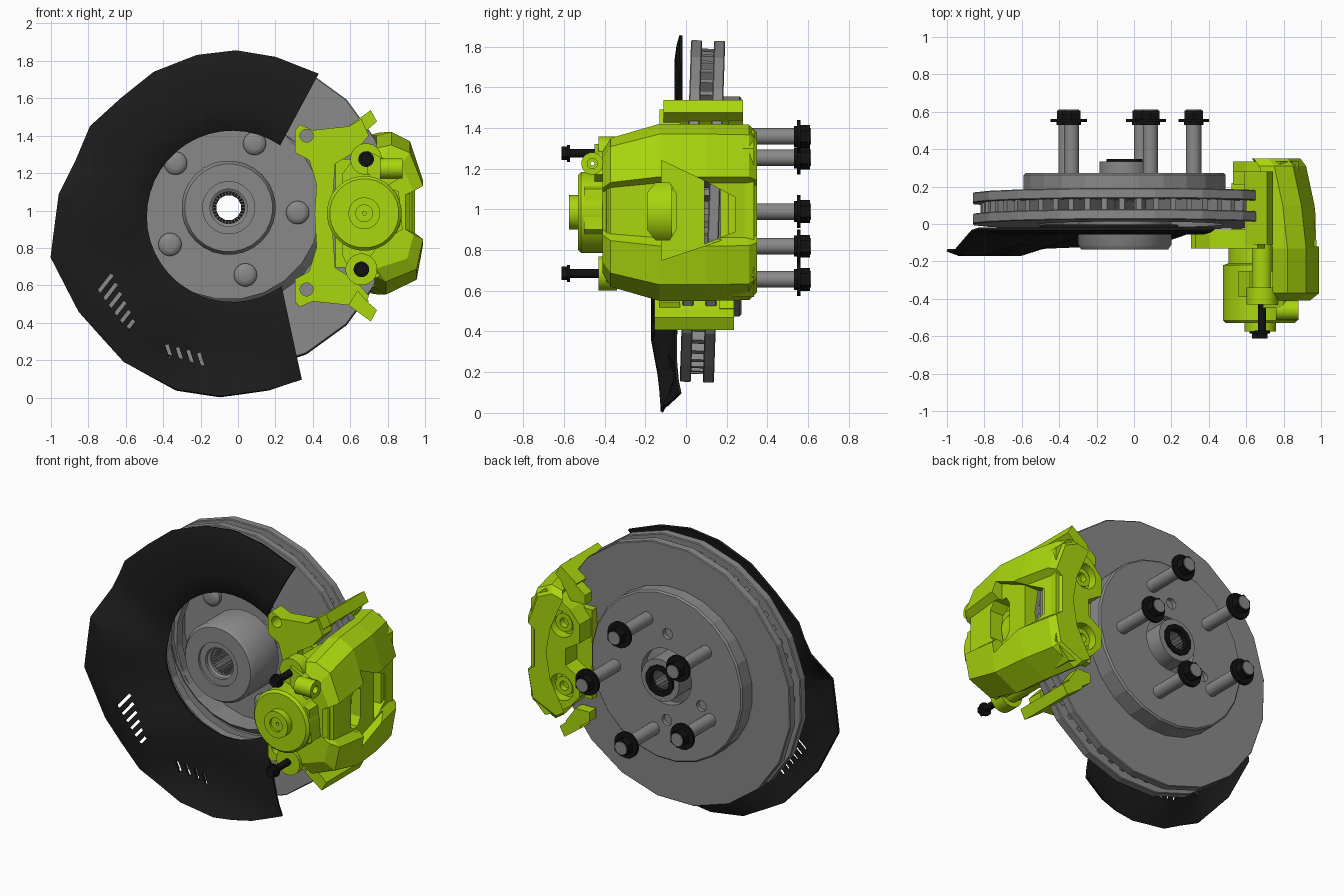
import bpy, bmesh, math
from mathutils import Matrix, Vector

cube = bpy.data.objects.get("Cube")
if cube:
    bpy.data.objects.remove(cube, do_unlink=True)


def material(name, color):
    mat = bpy.data.materials.new(name)
    mat.use_nodes = True
    mat.diffuse_color = (*color, 1)
    mat.node_tree.nodes["Principled BSDF"].inputs["Base Color"].default_value = (*color, 1)
    return mat


STEEL = material("steel grey", (.25, .25, .25))
GREEN = material("lime green", (.4, .67, .004))
BLACK = material("shield black", (.011, .011, .011))
DARK = material("bolt black", (.006, .006, .006))
AXLE = (-.05, 1.015)
MIDDLE = .972  # mirror height of the bracket


def select(obj):
    bpy.ops.object.select_all(action='DESELECT')
    obj.select_set(True)
    bpy.context.view_layer.objects.active = obj


def soften(obj, degrees):
    select(obj)
    bpy.ops.object.shade_smooth_by_angle(angle=math.radians(degrees))


def finish(name, bm, mat, smooth=False):
    bmesh.ops.recalc_face_normals(bm, faces=bm.faces)
    mesh = bpy.data.meshes.new(name)
    bm.to_mesh(mesh)
    bm.free()
    mesh.materials.append(mat)
    obj = bpy.data.objects.new(name, mesh)
    bpy.context.collection.objects.link(obj)
    if smooth:
        soften(obj, 35)
    return obj


def loft(name, rings, mat, closed=False, smooth=False):
    """Skin equal rings of points, capping the ends or closing the loop."""
    bm = bmesh.new()
    rows = [[bm.verts.new(p) for p in ring] for ring in rings]
    n = len(rows[0])
    for a, b in zip(rows, rows[1:] + rows[:1] if closed else rows[1:]):
        for i in range(n):
            j = (i + 1) % n
            bm.faces.new((a[i], a[j], b[j], b[i]))
    if not closed:
        bm.faces.new(rows[0])
        bm.faces.new(rows[-1])
    return finish(name, bm, mat, smooth)


def turned(profile, center, sides):
    """Rings of a (radius, y) profile about an axis along y."""
    steps = [math.tau * (i + .5) / sides for i in range(sides)]
    return [[(center[0] + r * math.cos(a), y, center[1] + r * math.sin(a)) for a in steps]
            for r, y in profile]


def lathe(name, profile, mat, center=AXLE, sides=28, smooth=True):
    return loft(name, turned(profile, center, sides), mat, True, smooth)


def rod(name, center, r, lo, hi, mat, sides=20):
    return loft(name, turned([(r, lo), (r, hi)], center, sides), mat, smooth=True)


def prism(name, points, lo, hi, mat, axis='Y'):
    def place(p, d):
        return (p[0], d, p[1]) if axis == 'Y' else (d, p[0], p[1])
    return loft(name, [[place(p, d) for p in points] for d in (lo, hi)], mat)


def add_box(bm, center, size, turn=0):
    mat = (Matrix.Translation(center) @ Matrix.Rotation(turn, 4, 'Y')
           @ Matrix.Diagonal((*size, 1)))
    bmesh.ops.create_cube(bm, size=1, matrix=mat)


def spokes(name, count, r0, r1, y0, y1, width, center, mat):
    bm = bmesh.new()
    r = (r0 + r1) / 2
    for i in range(count):
        a = math.tau * i / count
        add_box(bm, (center[0] + r * math.cos(a), (y0 + y1) / 2, center[1] + r * math.sin(a)),
                (r1 - r0, y1 - y0, width), -a)
    return finish(name, bm, mat)


def cut(obj, cutters):
    for cutter in cutters:
        mod = obj.modifiers.new("cut", 'BOOLEAN')
        mod.operation, mod.solver, mod.object = 'DIFFERENCE', 'EXACT', cutter
        select(obj)
        bpy.ops.object.modifier_apply(modifier=mod.name)
        bpy.data.objects.remove(cutter, do_unlink=True)


# Vented rotor, leaning slightly backwards
DISC = (-.02, .99)
rotor = [lathe(f"rotor_{side}_plate", [(.5, y), (.845, y), (.85, y + .005), (.85, y + .05),
                                       (.845, y + .055), (.5, y + .055)], STEEL, DISC, 20, False)
         for side, y in (("front", -.003), ("rear", .11))]
rotor.append(spokes("rotor_vanes", 54, .56, .8, .045, .115, .03, DISC, STEEL))
pivot = Vector((0, .08, DISC[1]))
lean = Matrix.Translation(pivot) @ Matrix.Rotation(math.radians(-1.9), 4, 'X') @ Matrix.Translation(-pivot)
for part in rotor:
    part.data.transform(lean)
hat = lathe("rotor_hat", [(.18, .272), (.535, .272), (.545, .262), (.545, .13), (.49, .08),
                          (.49, .22), (.18, .22)], STEEL, sides=24, smooth=False)
cut(hat, [rod("dimple", (AXLE[0] + .28 * math.cos(a), AXLE[1] + .28 * math.sin(a)), .035, .245, .3, STEEL)
          for a in (1.6, 3.6, 4.7)])

# Hub with splined bore and axle nut ring
lathe("hub", [(.085, -.09), (.1, -.1), (.1, -.12), (.14, -.12), (.14, -.135), (.235, -.135),
              (.252, -.11), (.252, .13), (.135, .16), (.135, .335), (.085, .335)], STEEL)
spokes("hub_splines", 28, .068, .09, -.08, .3, .008, AXLE, STEEL)
lathe("axle_nut", [(.068, .31), (.1, .31), (.1, .347), (.068, .347)], DARK, sides=12)

# Five wheel studs with flanged nuts
for i in range(5):
    a = math.radians(-4 + 72 * i)
    spot = (AXLE[0] + .37 * math.cos(a), AXLE[1] + .37 * math.sin(a))
    rod(f"stud_{i}", spot, .041, .2, .613, STEEL)
    loft(f"stud_head_{i}", turned([(.03, .18), (.052, .187), (.062, .2), (.062, .23)], spot, 20),
         STEEL, smooth=True)
    rod(f"nut_seat_{i}", spot, .052, .53, .55, DARK)
    rod(f"nut_flange_{i}", spot, .083, .545, .562, DARK)
    rod(f"nut_hex_{i}", spot, .056, .56, .608, DARK, 6)

# Dust shield: pressed sheet, flared at the lower left, with a lipped pocket at the bottom
outline = [(.43, 1.73), (.2, 1.82), (-.01, 1.855), (-.22, 1.83), (-.45, 1.74), (-.625, 1.6),
           (-.79, 1.45), (-.87, 1.26), (-.957, 1.085), (-1, .75), (-.85, .46), (-.61, .19),
           (-.33, .04), (-.096, .005), (.166, .04), (.34, .096)]
radial = (0, .12, .3, .7, .88, 1)
flat = (-.01, -.035, -.05, -.05, -.04, -.025)
flared = (-.045, -.06, -.11, -.165, -.165, -.14)
pocket = (-.045, -.055, -.05, -.05, -.085, -.12)
keys = [(0, flat), (170, flat), (189, flared), (232, flared), (252, pocket), (280, pocket), (306, flat)]


def shield_depth(angle, column):
    for (a, low), (b, high) in zip(keys, keys[1:]):
        if a <= angle <= b:
            return low[column] + (high[column] - low[column]) * (angle - a) / (b - a)


bm = bmesh.new()
rows = []
last = len(outline) - 1
for i in range(2 * last + 1):
    angle = 56 + 249 * i / (2 * last)
    a = math.radians(angle)
    inner = Vector((-.03 + .46 * math.cos(a), .97 + .46 * math.sin(a)))
    outer = (Vector(outline[i // 2]) + Vector(outline[(i + 1) // 2])) / 2
    row = []
    for column, f in enumerate(radial):
        p = inner.lerp(outer, f)
        row.append(bm.verts.new((p.x, shield_depth(angle, column), p.y)))
    rows.append(row)
for a, b in zip(rows, rows[1:]):
    for j in range(len(radial) - 1):
        bm.faces.new((a[j], a[j + 1], b[j + 1], b[j]))
shield = finish("dust_shield", bm, BLACK)
solid = shield.modifiers.new("thickness", 'SOLIDIFY')
solid.thickness, solid.offset = .014, 0
select(shield)
bpy.ops.object.modifier_apply(modifier=solid.name)
bm = bmesh.new()
for i in range(6):
    t = i / 5
    add_box(bm, (-.71 + .135 * t, -.15, .61 - .22 * t), (.12 - .06 * t, .4, .02), math.radians(-52))
for i in range(4):
    add_box(bm, (-.37 + .057 * i, -.15, .25 - .015 * i), (.07, .4, .018), math.radians(-108))
cut(shield, [finish("slits", bm, BLACK)])
soften(shield, 25)

# Caliper bracket with two mounting ears
half = [(.41, .98), (.42, 1.14), (.38, 1.27), (.305, 1.31), (.305, 1.43), (.33, 1.46), (.4, 1.43),
        (.59, 1.45), (.66, 1.49), (.7, 1.4), (.62, 1.31), (.52, 1.25), (.5, .98)]


def flip(points):
    return [(x, 2 * MIDDLE - z) for x, z in points]


bracket = prism("bracket", half + flip(half)[-2:0:-1], -.13, -.03, GREEN)
cut(bracket, [rod("hole", (.367, z), .035, -.2, .1, GREEN) for z in (1.4, .578)])
arm = [(.59, 1.45), (.71, 1.537), (.743, 1.476), (.69, 1.43), (.64, 1.37)]
tip = [(.53, 1.33), (.53, 1.39), (.64, 1.47), (.7, 1.43), (.63, 1.33)]
for name, shape, shift in (("upper", list, 0), ("lower", flip, -.045)):
    prism(f"bracket_{name}_arm", shape(arm), -.11 + shift, .28 + shift, GREEN)
    prism(f"bracket_{name}_tip", shape(tip), .21 + shift, .28 + shift, GREEN)

# Caliper bridge: curved shell over the rotor with a recessed window
shell = [(.74, 1.40), (.82, 1.42), (.92, 1.37), (.99, 1.16), (.945, 1.13), (.945, .86), (.99, .82),
         (.955, .63), (.79, .55), (.73, .59), (.83, .8), (.86, .985), (.83, 1.17)]
stations = [(-.41, .68, -.05), (-.37, .84, 0), (-.13, 1, 0), (.1, 1, -.025), (.31, .99, -.07), (.35, .9, -.1)]
bridge = loft("caliper_bridge", [[(x + dx, y, .985 + (z - .985) * s) for x, z in shell]
                                 for y, s, dx in stations], GREEN)
recess = [(-.12, 1.24), (.24, 1.07), (.24, .87), (-.12, .75)]
slot = [(-.19, .9), (-.15, .85), (-.08, .85), (-.05, .9), (-.05, 1.08), (-.08, 1.13), (-.15, 1.13), (-.19, 1.08)]
rear_slot = [(.09, .83), (.24, .89), (.24, 1.06), (.09, 1.14)]
cut(bridge, [prism("recess", recess, .915, 1.2, GREEN, 'X'),
             prism("slot", slot, .6, 1.2, GREEN, 'X'),
             prism("rear_slot", rear_slot, .6, 1.2, GREEN, 'X')])

# Rear fingers with two round recesses
finger = [(.88, 1.3), (.78, 1.39), (.7, 1.36), (.6, 1.3), (.53, 1.22), (.53, 1.1), (.63, 1.04), (.63, .93),
          (.53, .87), (.53, .75), (.6, .67), (.7, .6), (.78, .57), (.88, .67)]
fingers = prism("caliper_fingers", finger, .21, .335, GREEN)
cut(fingers, [rod("pocket", (.66, z), .085, .27, .5, GREEN) for z in (1.19, .78)])
for z in (1.19, .78):
    lathe("finger_ring", [(.03, .25), (.06, .25), (.06, .31), (.03, .31)], GREEN, (.66, z))

# Piston housing, cap, bleed boss and slide pins
housing = [(.56, 1.2), (.62, 1.28), (.74, 1.31), (.88, 1.25), (.93, 1.12), (.93, .85), (.88, .72),
           (.74, .64), (.6, .66), (.56, .76)]
prism("caliper_housing", housing, -.39, -.25, GREEN)
PISTON = (.675, .985)
loft("piston_cylinder", turned([(.185, -.53), (.2, -.515), (.2, -.22), (.17, -.21), (.17, -.07)], PISTON, 28),
     GREEN, smooth=True)
lathe("piston_cap", [(.045, -.575), (.085, -.575), (.085, -.52), (.01, -.52), (.01, -.56), (.045, -.56)],
      GREEN, PISTON)
prism("housing_rib", [(.7, 1.17), (.86, 1.1), (.88, .9), (.72, .8)], -.5, -.38, GREEN)
boss = lathe("bleed_boss", [(.025, -.06), (.055, -.06), (.055, .06), (.01, .06), (.01, -.03), (.025, -.03)],
             GREEN, (0, 0), 16)
boss.data.transform(Matrix.Translation((.82, -.46, 1.225)) @ Matrix.Rotation(math.radians(90), 4, 'Z'))
prism("bleed_arm", [(.69, 1.2), (.69, 1.32), (.8, 1.27), (.86, 1.17), (.78, 1.12)], -.45, -.37, GREEN)
for name, spot in (("upper", (.685, 1.275)), ("lower", (.66, .685))):
    rod(f"{name}_pin_ear", spot, .085, -.43, -.34, GREEN)
    rod(f"{name}_slide_pin", spot, .055, -.36, -.05, GREEN)
    rod(f"{name}_pin_bolt", spot, .022, -.59, -.42, DARK, 12)
    rod(f"{name}_pin_flange", spot, .042, -.585, -.57, DARK, 16)
    rod(f"{name}_pin_head", spot, .033, -.612, -.58, DARK, 6)

# Brake pads either side of the rotor
for name, y in (("front", -.05), ("rear", .195)):
    bm = bmesh.new()
    add_box(bm, (.65, y, .985), (.26, .05, .58))
    finish(f"{name}_pad", bm, GREEN)
